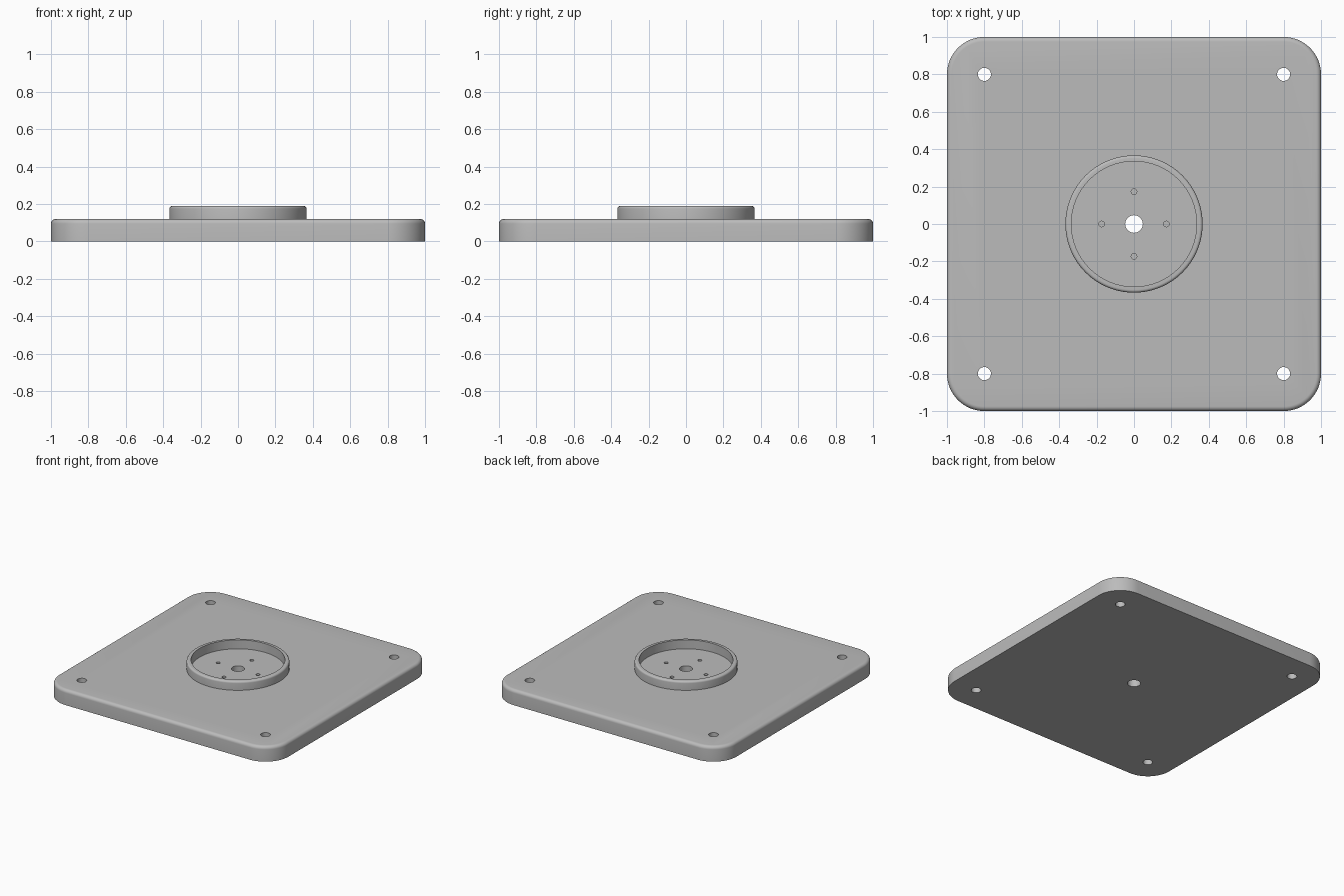
import bpy
import bmesh
from math import cos, sin, pi, radians

cube = bpy.data.objects.get("Cube")
if cube:
    bpy.data.objects.remove(cube, do_unlink=True)

grey = bpy.data.materials.new("plain_grey")
grey.use_nodes = True
grey.diffuse_color = (0.5, 0.5, 0.5, 1)
grey.node_tree.nodes["Principled BSDF"].inputs["Base Color"].default_value = (0.5, 0.5, 0.5, 1)

PLATE_TOP = 0.12
RING_TOP = 0.19


def arc(cx, cy, r, start, end, steps):
    return [(cx + r * cos(start + (end - start) * i / steps),
             cy + r * sin(start + (end - start) * i / steps)) for i in range(steps + 1)]


def make_object(name, bm):
    bmesh.ops.recalc_face_normals(bm, faces=bm.faces)
    mesh = bpy.data.meshes.new(name)
    bm.to_mesh(mesh)
    bm.free()
    mesh.materials.append(grey)
    obj = bpy.data.objects.new(name, mesh)
    bpy.context.collection.objects.link(obj)
    return obj


def smooth(obj):
    bpy.ops.object.select_all(action='DESELECT')
    obj.select_set(True)
    bpy.context.view_layer.objects.active = obj
    bpy.ops.object.shade_smooth_by_angle(angle=radians(35))


# Square plate: rounded outline stacked upward, with a filleted top edge
def plate(name, half, corner, height, fillet):
    bm = bmesh.new()
    layers = [(0, 0)] + [(fillet - x, height - fillet + z)
                         for x, z in arc(0, 0, fillet, 0, pi / 2, 6)]
    loops = []
    for inset, z in layers:
        pts = []
        for k, (sx, sy) in enumerate([(1, 1), (-1, 1), (-1, -1), (1, -1)]):
            c = half - corner
            pts += arc(sx * c, sy * c, corner - inset, k * pi / 2, (k + 1) * pi / 2, 16)
        loops.append([bm.verts.new((x, y, z)) for x, y in pts])
    for low, high in zip(loops, loops[1:]):
        for i in range(len(low)):
            j = (i + 1) % len(low)
            bm.faces.new((low[i], low[j], high[j], high[i]))
    bm.faces.new(loops[0][::-1])
    bm.faces.new(loops[-1])
    return make_object(name, bm)


# Turned ring from a closed (radius, height) profile
def turned(name, profile, steps=96):
    bm = bmesh.new()
    rings = [[bm.verts.new((r * cos(2 * pi * i / steps), r * sin(2 * pi * i / steps), z))
              for i in range(steps)] for r, z in profile]
    for k, a in enumerate(rings):
        b = rings[(k + 1) % len(rings)]
        for i in range(steps):
            j = (i + 1) % steps
            bm.faces.new((a[i], a[j], b[j], b[i]))
    return make_object(name, bm)


base = plate("base_plate", 1.0, 0.2, PLATE_TOP, 0.025)
round_over = 0.015
rim = arc(0.367 - round_over, RING_TOP - round_over, round_over, 0, pi / 2, 5)
ring = turned("locating_ring", [(0.335, PLATE_TOP - 0.002), (0.367, PLATE_TOP - 0.002)]
              + rim + [(0.335, RING_TOP)])

# Drilled holes: corners and centre go through, the four small ones are blind
holes = [(x, y, 0.035, -0.1) for x in (-0.8, 0.8) for y in (-0.8, 0.8)]
holes.append((0, 0, 0.047, -0.1))
holes += [(0.173 * cos(k * pi / 2), 0.173 * sin(k * pi / 2), 0.015, 0.05) for k in range(4)]
bm = bmesh.new()
for x, y, r, bottom in holes:
    made = bmesh.ops.create_cone(bm, cap_ends=True, segments=32, radius1=r, radius2=r,
                                 depth=0.3 - bottom)
    bmesh.ops.translate(bm, verts=made["verts"], vec=(x, y, (0.3 + bottom) / 2))
cutter = make_object("hole_cutter", bm)

cut = base.modifiers.new("holes", 'BOOLEAN')
cut.operation = 'DIFFERENCE'
cut.solver = 'EXACT'
cut.object = cutter
bpy.context.view_layer.objects.active = base
bpy.ops.object.modifier_apply(modifier=cut.name)
bpy.data.objects.remove(cutter, do_unlink=True)

for part in (base, ring):
    smooth(part)
